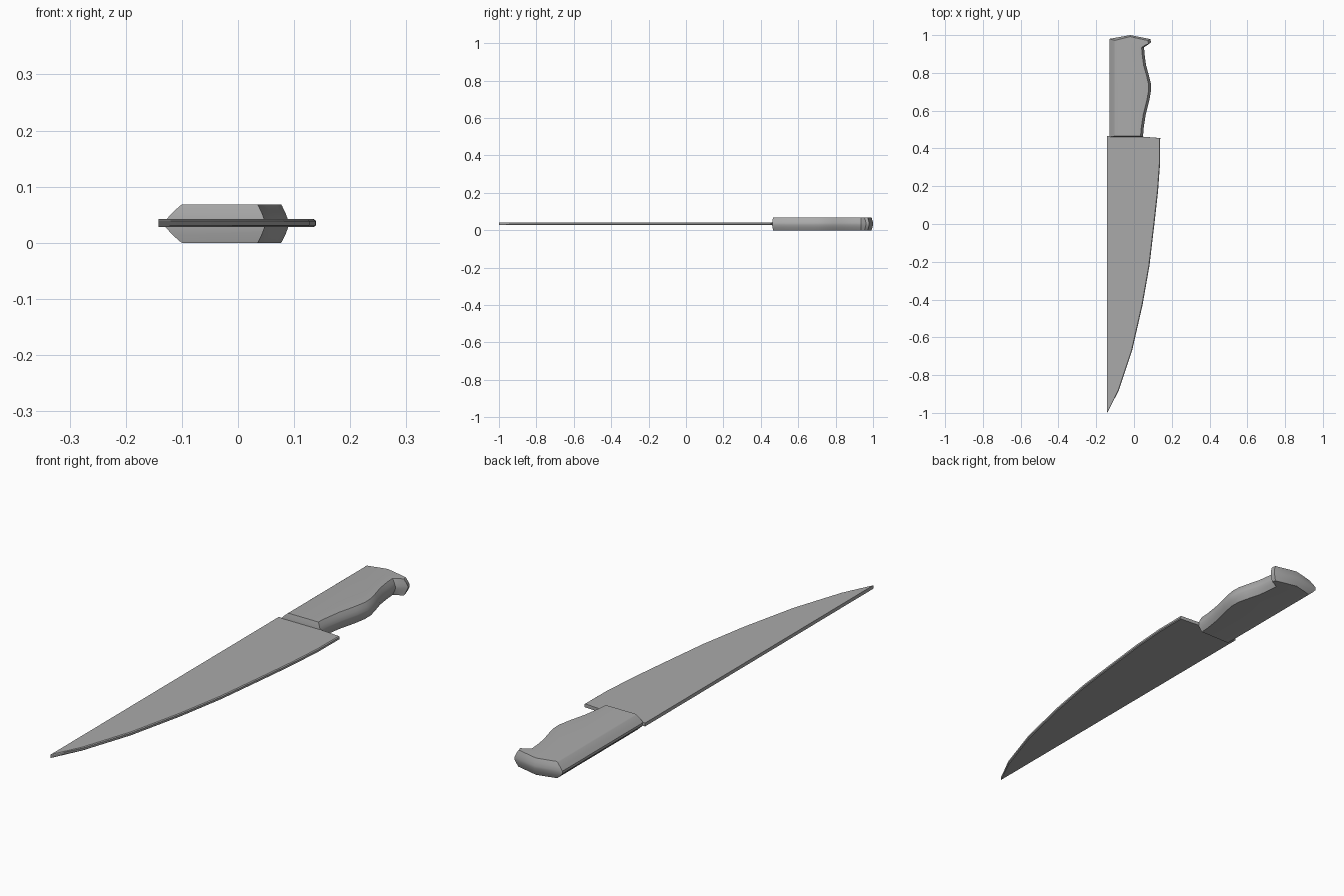
import bpy, bmesh, math

cube = bpy.data.objects.get("Cube")
if cube:
    bpy.data.objects.remove(cube, do_unlink=True)

grey = bpy.data.materials.new("plain grey")
grey.use_nodes = True
colour = (0.4, 0.4, 0.4, 1)
grey.diffuse_color = colour
grey.node_tree.nodes["Principled BSDF"].inputs["Base Color"].default_value = colour


def loft(name, outline, layers, inset, angle):
    """Stack copies of an outline; each layer is (height, inset amount)."""
    bm = bmesh.new()
    rings = []
    for z, amount in layers:
        rings.append([bm.verts.new((*inset(x, y, amount), z)) for x, y in outline])
    for low, high in zip(rings, rings[1:]):
        for i in range(len(outline)):
            j = (i + 1) % len(outline)
            bm.faces.new((low[i], low[j], high[j], high[i]))
    bm.faces.new(rings[0])
    bm.faces.new(rings[-1])
    bmesh.ops.recalc_face_normals(bm, faces=bm.faces)
    mesh = bpy.data.meshes.new(name)
    bm.to_mesh(mesh)
    bm.free()
    mesh.materials.append(grey)
    obj = bpy.data.objects.new(name, mesh)
    bpy.context.collection.objects.link(obj)
    bpy.ops.object.select_all(action="DESELECT")
    obj.select_set(True)
    bpy.context.view_layer.objects.active = obj
    bpy.ops.object.shade_smooth_by_angle(angle=math.radians(angle))
    return obj


# Blade: straight spine, curved cutting edge with a thin bevel
def blade_inset(x, y, amount):
    return (x if x < -0.14 else x - amount, y)


blade_outline = [(-0.142, -1.0), (-0.08, -0.88), (-0.01, -0.67), (0.045, -0.43),
                 (0.082, -0.22), (0.108, 0.0), (0.127, 0.17), (0.138, 0.32),
                 (0.139, 0.455), (0.05, 0.462), (-0.142, 0.465)]
loft("blade", blade_outline,
     [(0.028, 0.004), (0.031, 0), (0.039, 0), (0.042, 0.004)], blade_inset, 30)


# Handle: wide chamfer on the back, tighter rounding on the finger side
def handle_inset(x, y, amount):
    new_x = x + 0.03 * amount if x < -0.1 else x - 0.013 * amount if x > 0 else x
    end = 0.008 if y > 0.95 else -0.006 if y < 0.47 else 0
    return (new_x, y - end * amount)


handle_outline = [(-0.13, 0.46), (0.048, 0.46), (0.05, 0.5), (0.062, 0.58),
                  (0.081, 0.655), (0.09, 0.705), (0.089, 0.745), (0.078, 0.79),
                  (0.064, 0.84), (0.057, 0.89), (0.053, 0.935), (0.068, 0.945),
                  (0.09, 0.962), (0.086, 0.979), (-0.02, 1.0), (-0.13, 0.98)]
profile = [(0, 1), (0.003, 0.85), (0.016, 0.38), (0.029, 0)]
thickness = 0.068
layers = profile + [(thickness - z, amount) for z, amount in reversed(profile)]
loft("handle", handle_outline, layers, handle_inset, 35)
